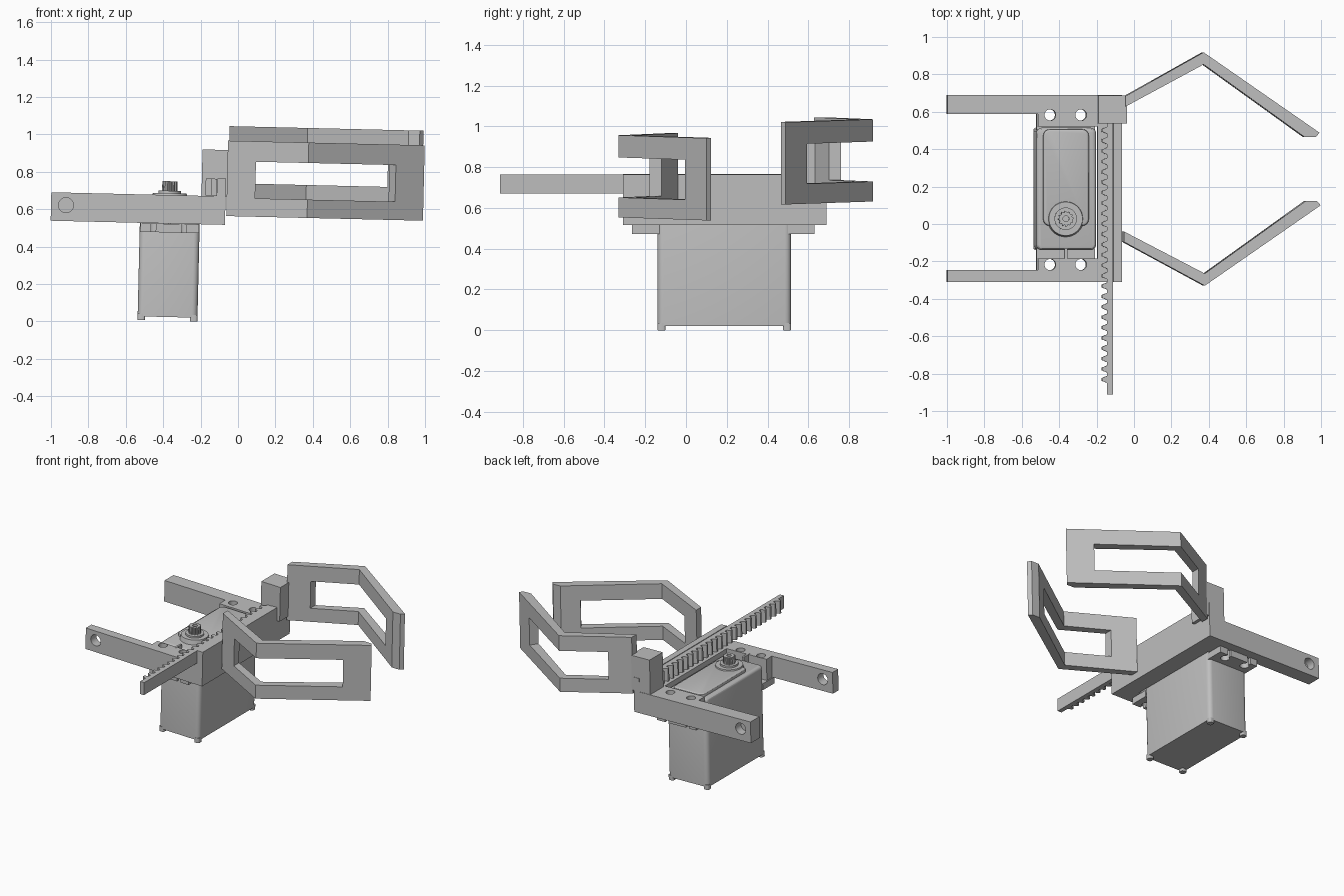
import bpy, bmesh, math
from mathutils import Matrix, Vector

cube = bpy.data.objects.get("Cube")
if cube:
    bpy.data.objects.remove(cube, do_unlink=True)

grey = bpy.data.materials.new("plain_grey")
grey.use_nodes = True
grey.diffuse_color = (0.52, 0.52, 0.52, 1)
grey.node_tree.nodes["Principled BSDF"].inputs["Base Color"].default_value = grey.diffuse_color
parts = []


def finish(name, bm):
    bmesh.ops.recalc_face_normals(bm, faces=bm.faces)
    mesh = bpy.data.meshes.new(name)
    bm.to_mesh(mesh)
    bm.free()
    mesh.materials.append(grey)
    ob = bpy.data.objects.new(name, mesh)
    bpy.context.collection.objects.link(ob)
    parts.append(ob)
    return ob


def prism(name, outline, z0, z1, round_sides=0, round_top=0):
    """Extrude a plan outline upwards, optionally rounding its edges."""
    bm = bmesh.new()
    base = bm.faces.new([bm.verts.new((x, y, z0)) for x, y in outline])
    top = bmesh.ops.extrude_face_region(bm, geom=[base])["geom"]
    bmesh.ops.translate(bm, vec=(0, 0, z1 - z0),
                        verts=[v for v in top if isinstance(v, bmesh.types.BMVert)])
    if round_sides:
        upright = [e for e in bm.edges if abs(e.verts[0].co.z - e.verts[1].co.z) > 1e-4]
        bmesh.ops.bevel(bm, geom=upright, offset=round_sides, segments=4, profile=0.5, affect='EDGES')
    if round_top:
        rim = [e for e in bm.edges if all(v.co.z > z1 - 1e-4 for v in e.verts)]
        bmesh.ops.bevel(bm, geom=rim, offset=round_top, segments=3, profile=0.5, affect='EDGES')
    return finish(name, bm)


def box(name, x0, x1, y0, y1, z0, z1, **rounding):
    return prism(name, [(x0, y0), (x1, y0), (x1, y1), (x0, y1)], z0, z1, **rounding)


def cylinder(name, x, y, z, radius, length, axis='Z', top_radius=None):
    bm = bmesh.new()
    turn = Matrix.Rotation(math.pi / 2, 4, 'X') if axis == 'Y' else Matrix()
    bmesh.ops.create_cone(bm, cap_ends=True, segments=32, radius1=radius,
                          radius2=radius if top_radius is None else top_radius, depth=length,
                          matrix=Matrix.Translation((x, y, z)) @ turn)
    return finish(name, bm)


def cut(target, *cutters):
    for c in cutters:
        c.hide_render = True
        mod = target.modifiers.new("cut", 'BOOLEAN')
        mod.operation, mod.solver, mod.object = 'DIFFERENCE', 'EXACT', c
        bpy.context.view_layer.objects.active = target
        bpy.ops.object.modifier_apply(modifier=mod.name)
        parts.remove(c)
        bpy.data.objects.remove(c, do_unlink=True)


# U-shaped mounting frame with two arms
frame = prism("mounting_frame", [
    (-1, -.31), (-.068, -.31), (-.068, .69), (-1, .69), (-1, .588), (-.515, .588),
    (-.515, .52), (-.197, .52), (-.197, -.185), (-.515, -.185), (-.515, -.246), (-1, -.246)],
    .515, .667)
SCREW_X = (-.45, -.285)
for y in (-.217, .583):
    for x in SCREW_X:
        cut(frame, cylinder("screw_cutter", x, y, .6, .03, .4))
cut(frame, cylinder("front_pin_cutter", -.92, -.28, .6, .04, .2, 'Y'),
    cylinder("back_pin_cutter", -.92, .69, .6, .04, .12, 'Y'))
box("rack_guide_wall", -.113, -.068, -.31, .69, .667, .763)

# Servo housing, feet and raised lid
box("servo_body", -.523, -.203, -.14, .515, .015, .645, round_sides=.03, round_top=.02)
for x in (-.523, -.243):
    for y in (-.14, .475):
        box("servo_foot", x, x + .04, y, y + .04, -.005, .03, round_sides=.012)
box("servo_lid", -.487, -.243, -.01, .507, .63, .668, round_sides=.035, round_top=.012)

# Servo mounting ears with open screw slots
for name, y0, y1, hole_y, edge in (("front_ear", -.265, -.13, -.217, -.3),
                                   ("back_ear", .5, .63, .583, .67)):
    ear = box(name, -.52, -.206, y0, y1, .467, .513)
    for x in SCREW_X:
        cut(ear, cylinder("slot_cutter", x, hole_y, .49, .03, .2),
            box("slot_cutter", x - .013, x + .013, min(hole_y, edge), max(hole_y, edge), .4, .6))
box("ear_rib", -.372, -.358, -.2, -.13, .5, .668)

# Output boss and splined shaft
SX, SY = -.367, .028
cylinder("output_boss", SX, SY, .655, .1, .044, top_radius=.09)
cylinder("output_collar", SX, SY, .68, .06, .02)
spline = []
for i in range(48):
    r = .041 if i % 4 < 2 else .035
    a = math.tau * i / 48
    spline.append((SX + r * math.cos(a), SY + r * math.sin(a)))
shaft = prism("output_shaft", spline, .67, .741)
cut(shaft, cylinder("shaft_cutter", SX, SY, .74, .016, .08))

# Toothed rack
PITCH, COUNT, START = .0555, 25, -.85
rack = [(-.115, .54), (-.115, -.912), (-.147, -.912)]
for i in range(COUNT):
    y = START + i * PITCH
    rack += [(-.147, y), (-.176, y + .012), (-.176, y + .026), (-.147, y + .038)]
rack.append((-.147, .54))
prism("toothed_rack", rack, .669, .76)
box("rack_block", -.197, -.045, .537, .687, .667, .915)


# Bent gripper fingers with a long window
def finger(name, z0, place):
    outline = [(-.062, -.096), (.37, -.33), (.99, .1), (.97, .123), (.91, .123),
               (.37, -.265), (-.062, -.04)]
    window = [(.09, -.3), (.37, -.45), (.93, -.14), (.72, .17), (.37, -.1), (.09, 0)]
    body = prism(name, [place(*p) for p in outline], z0, z0 + .403)
    cut(body, prism("window_cutter", [place(*p) for p in window], z0 + .098, z0 + .294))


finger("front_finger", .562, lambda x, y: (x, y))
finger("back_finger", .64, lambda x, y: (x - .008 + .015 * (x < 0), .588 - y))

# Smooth the rounded parts, then lean the whole assembly slightly forward
bpy.ops.object.select_all(action='DESELECT')
for ob in parts:
    ob.select_set(True)
bpy.context.view_layer.objects.active = parts[0]
bpy.ops.object.shade_smooth_by_angle(angle=math.radians(30))
pivot = Vector((0, 0, .6))
lean = Matrix.Translation(pivot) @ Matrix.Rotation(math.radians(1.35), 4, 'Y') @ Matrix.Translation(-pivot)
for ob in parts:
    ob.data.transform(lean)
